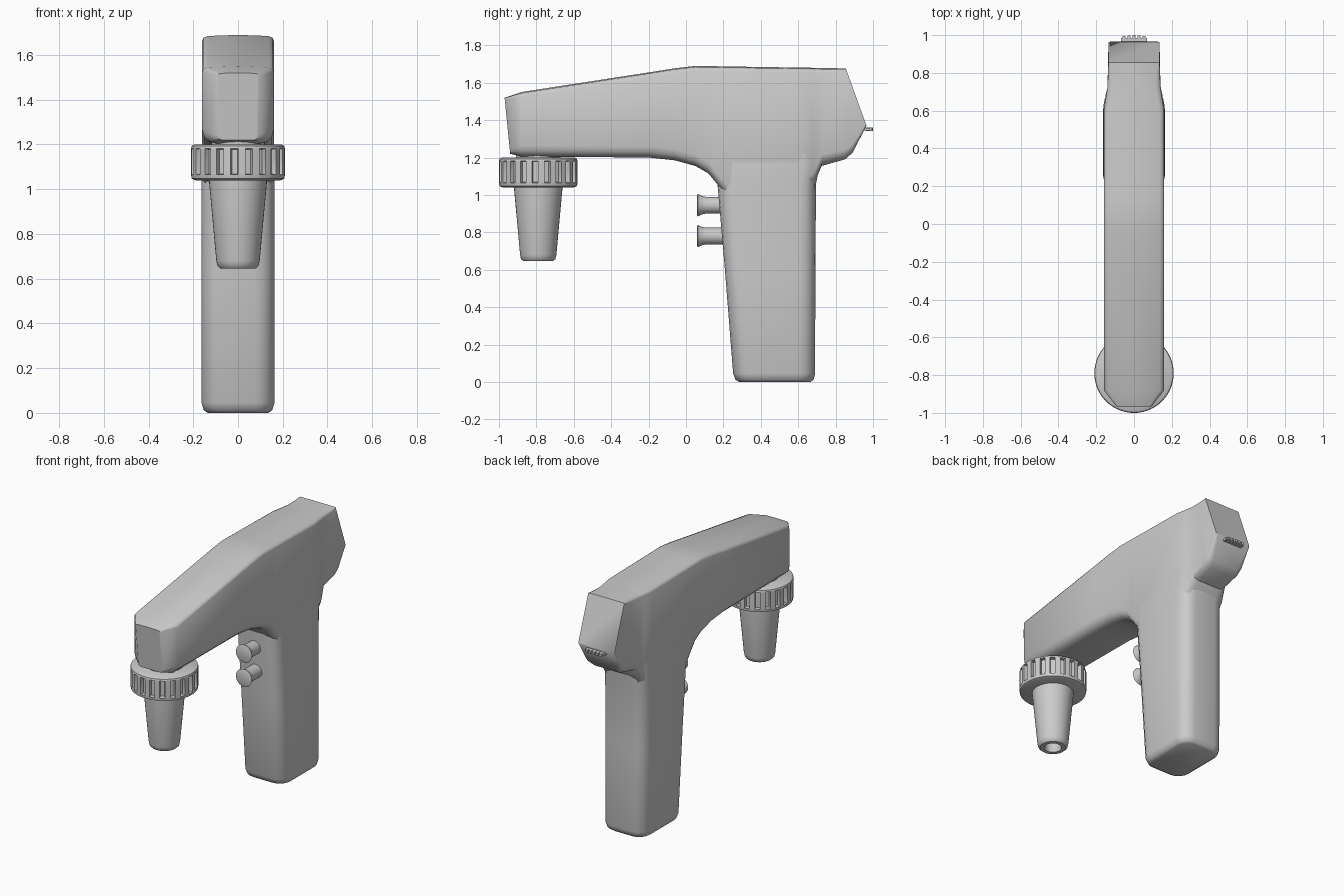
import bpy, bmesh, math
from mathutils import Matrix, Vector

cube = bpy.data.objects.get("Cube")
if cube:
    bpy.data.objects.remove(cube, do_unlink=True)

grey = bpy.data.materials.new("light grey plastic")
grey.use_nodes = True
grey.diffuse_color = (0.6, 0.6, 0.6, 1)
grey.node_tree.nodes["Principled BSDF"].inputs["Base Color"].default_value = (0.6, 0.6, 0.6, 1)


def finish(name, bm, angle=50):
    bmesh.ops.recalc_face_normals(bm, faces=bm.faces)
    mesh = bpy.data.meshes.new(name)
    bm.to_mesh(mesh)
    bm.free()
    mesh.materials.append(grey)
    obj = bpy.data.objects.new(name, mesh)
    bpy.context.collection.objects.link(obj)
    bpy.ops.object.select_all(action='DESELECT')
    obj.select_set(True)
    bpy.context.view_layer.objects.active = obj
    bpy.ops.object.shade_smooth_by_angle(angle=math.radians(angle))
    return obj


def loft(name, rings, angle=50):
    """Skin closed rings of points and cap both ends."""
    bm = bmesh.new()
    loops = [[bm.verts.new(p) for p in ring] for ring in rings]
    n = len(loops[0])
    for a, b in zip(loops, loops[1:]):
        for i in range(n):
            j = (i + 1) % n
            bm.faces.new((a[i], a[j], b[j], b[i]))
    bm.faces.new(loops[0])
    bm.faces.new(loops[-1])
    return finish(name, bm, angle)


def lathe(name, profile, matrix, segments=40, angle=40):
    """Turn (radius, height) pairs around the local z axis."""
    rings = [[matrix @ Vector((r * math.cos(t), r * math.sin(t), h))
              for t in (math.tau * i / segments for i in range(segments))]
             for r, h in profile]
    return loft(name, rings, angle)


# Long upper body: sections run front to back
def body_ring(y_low, z_low, y_top, z_top, half, low_round, top_round):
    side = [(half - low_round, 0)]
    for k in (1, 2, 3):
        a = math.pi / 2 * k / 3
        side.append((half - low_round * (1 - math.sin(a)), low_round * (1 - math.cos(a))))
    h = z_top - z_low
    t = top_round
    side += [(half, h - t), (half - t * 0.25, h - t * 0.5), (half - t, h - t * 0.2)]
    outline = side + [(0, h)] + [(-x, z) for x, z in reversed(side)]
    return [(x, y_low + (y_top - y_low) * z / h, z_low + z) for x, z in outline]


body_sections = [
    (-0.94, 1.22, -0.97, 1.52, 0.09, 0.02, 0.01),
    (-0.88, 1.205, -0.88, 1.55, 0.16, 0.06, 0.025),
    (-0.2, 1.2, -0.2, 1.655, 0.16, 0.06, 0.025),
    (-0.06, 1.185, -0.06, 1.677, 0.16, 0.06, 0.025),
    (0.05, 1.155, 0.05, 1.69, 0.16, 0.06, 0.025),
    (0.12, 1.115, 0.12, 1.689, 0.16, 0.06, 0.025),
    (0.165, 1.06, 0.165, 1.688, 0.16, 0.06, 0.025),
    (0.21, 1.0, 0.21, 1.687, 0.16, 0.06, 0.025),
    (0.6, 1.0, 0.6, 1.681, 0.16, 0.06, 0.025),
    (0.685, 1.06, 0.66, 1.68, 0.15, 0.06, 0.025),
    (0.725, 1.155, 0.73, 1.679, 0.14, 0.06, 0.025),
    (0.85, 1.19, 0.79, 1.678, 0.138, 0.05, 0.02),
    (0.89, 1.225, 0.815, 1.677, 0.137, 0.04, 0.015),
    (0.965, 1.37, 0.855, 1.675, 0.135, 0.01, 0.004),
]
loft("upper_body", [body_ring(*s) for s in body_sections])


# Grip: rounded rectangles stacked upwards
def grip_ring(z, front, back, half, radius):
    ring = []
    corners = [(half, back, 0), (-half, back, 1), (-half, front, 2), (half, front, 3)]
    for x, y, quarter in corners:
        cx = x - math.copysign(radius, x)
        cy = y - radius if y == back else y + radius
        for k in range(5):
            a = math.pi / 2 * (quarter + k / 4)
            ring.append((cx + radius * math.cos(a), cy + radius * math.sin(a), z))
    return ring


grip_sections = [
    (0, 0.285, 0.665, 0.135, 0.07),
    (0.012, 0.265, 0.682, 0.153, 0.08),
    (0.045, 0.252, 0.69, 0.163, 0.085),
    (0.6, 0.208, 0.692, 0.163, 0.085),
    (1.06, 0.168, 0.695, 0.163, 0.085),
    (1.16, 0.165, 0.715, 0.161, 0.085),
    (1.3, 0.2, 0.715, 0.15, 0.085),
]
loft("grip", [grip_ring(*s) for s in grip_sections])

# Ribbed collar with evenly spaced slots
NOZZLE = Matrix.Translation((0, -0.79, 0))
SLOTS, STEPS = 20, 6
collar = []
for r, slot_r, z in [(0.19, 0.19, 1.04), (0.207, 0.207, 1.047), (0.21, 0.21, 1.065),
                     (0.21, 0.185, 1.068), (0.21, 0.185, 1.178), (0.21, 0.21, 1.181),
                     (0.207, 0.207, 1.193), (0.195, 0.195, 1.2)]:
    ring = []
    for i in range(SLOTS * STEPS):
        # Slot edges are narrow steps so that the walls stay steep
        part = i % STEPS
        t = math.tau * (i // STEPS + (0, 0.25, 0.5, 0.52, 0.75, 0.98)[part]) / SLOTS
        rad = slot_r if part >= 3 else r
        ring.append(NOZZLE @ Vector((rad * math.cos(t), rad * math.sin(t), z)))
    collar.append(ring)
loft("ribbed_collar", collar, 35)

# Collar neck and tapered nozzle with an open tip
lathe("collar_neck", [(0.12, 1.18), (0.12, 1.24)], NOZZLE)
lathe("nozzle", [(0.13, 1.06), (0.13, 1.04), (0.097, 0.68), (0.092, 0.657), (0.08, 0.646),
                 (0.055, 0.646), (0.05, 0.66), (0.05, 0.8)], NOZZLE)

# Two flared trigger buttons
for label, z in (("upper", 0.945), ("lower", 0.78)):
    place = Matrix.Translation((0, 0.06, z)) @ Matrix.Rotation(-math.pi / 2, 4, 'X')
    lathe(label + "_button", [(0.054, 0), (0.06, 0.003), (0.057, 0.01), (0.049, 0.025),
                              (0.045, 0.045), (0.045, 0.18)], place, 32)


# Serrated tab at the rear
def block(bm, centre, size):
    bmesh.ops.create_cube(bm, size=1, matrix=Matrix.Translation(centre) @ Matrix.Diagonal((*size, 1)))


tab = bmesh.new()
block(tab, (0, 0.96, 1.352), (0.14, 0.05, 0.014))
for i in range(5):
    x = (i - 2) * 0.026
    block(tab, (x, 0.98, 1.352), (0.016, 0.04 - abs(i - 2) * 0.005, 0.018))
finish("rear_tab", tab, 30)
